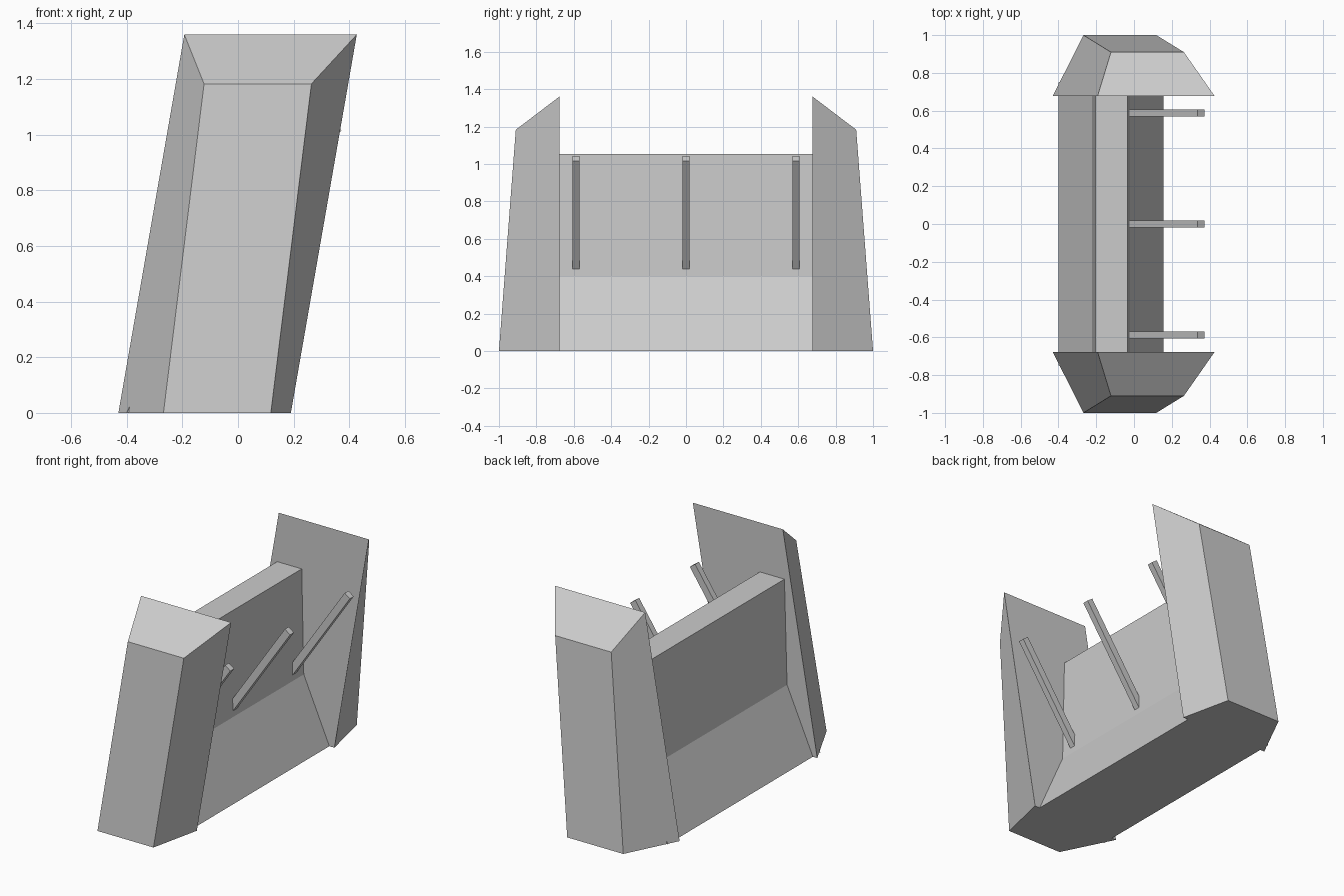
import bpy, bmesh

if "Cube" in bpy.data.objects:
    bpy.data.objects.remove(bpy.data.objects["Cube"])


def loft(name, ring_a, ring_b):
    """Solid between two matching outlines."""
    bm = bmesh.new()
    a = [bm.verts.new(p) for p in ring_a]
    b = [bm.verts.new(p) for p in ring_b]
    n = len(a)
    bm.faces.new(a)
    bm.faces.new(b[::-1])
    for i in range(n):
        j = (i + 1) % n
        bm.faces.new((a[i], b[i], b[j], a[j]))
    bmesh.ops.recalc_face_normals(bm, faces=bm.faces[:])
    mesh = bpy.data.meshes.new(name)
    bm.to_mesh(mesh)
    bm.free()
    obj = bpy.data.objects.new(name, mesh)
    bpy.context.collection.objects.link(obj)
    return obj


def extrude_y(name, profile, y0, y1):
    """Extrude an (x, z) profile along y."""
    return loft(name, [(x, y0, z) for x, z in profile],
                [(x, y1, z) for x, z in profile])


# Leaning, tapered end posts, mirrored front to back
for name, s in (("front_end_post", -1), ("back_end_post", 1)):
    inner = [(-0.43, 0.677 * s, 0), (0.19, 0.677 * s, 0),
             (0.427, 0.677 * s, 1.36), (-0.193, 0.677 * s, 1.36)]
    outer = [(-0.268, s, 0), (0.118, s, 0),
             (0.264, 0.91 * s, 1.183), (-0.122, 0.91 * s, 1.183)]
    loft(name, inner, outer)

# Barrier wall with a flared foot, its ends buried in the posts
wall = [(-0.4, 0), (0.155, 0), (-0.021, 0.4),
        (-0.035, 1.053), (-0.204, 1.053), (-0.222, 0.4)]
extrude_y("barrier_wall", wall, -0.75, 0.75)

# Slanted struts rising from the wall
strut = [(-0.06, 0.382), (0.372, 1.017), (0.336, 1.043), (-0.06, 0.461)]
for i, y in enumerate((-0.588, 0, 0.588)):
    extrude_y(f"strut_{i + 1}", strut, y - 0.019, y + 0.019)
